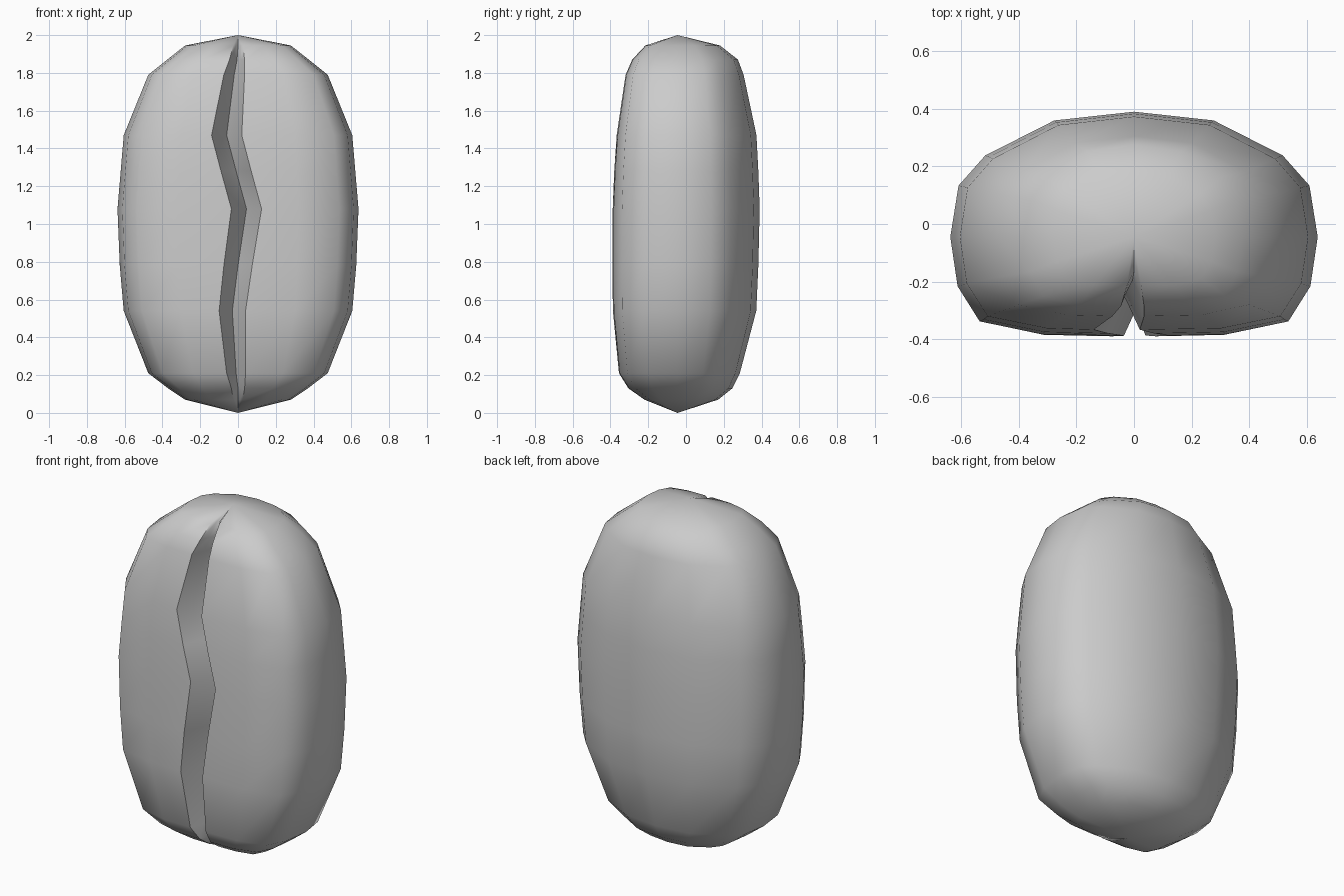
import bpy, bmesh, math

if "Cube" in bpy.data.objects:
    bpy.data.objects.remove(bpy.data.objects["Cube"])

YC = -0.045  # depth of the widest outline

# Rows up the bean: z, half width, front y, back y, groove centre x, groove half width, groove depth
rows = [
    (0.07, 0.28, -0.22, 0.17, 0.00, 0.025, 0.05),
    (0.13, 0.37, -0.305, 0.245, 0.00, 0.035, 0.09),
    (0.21, 0.475, -0.355, 0.285, -0.01, 0.05, 0.13),
    (0.54, 0.605, -0.387, 0.372, -0.03, 0.07, 0.16),
    (0.78, 0.626, -0.39, 0.383, 0.00, 0.075, 0.16),
    (1.08, 0.638, -0.388, 0.39, 0.045, 0.08, 0.16),
    (1.28, 0.621, -0.38, 0.383, -0.01, 0.08, 0.16),
    (1.47, 0.605, -0.367, 0.373, -0.06, 0.08, 0.16),
    (1.79, 0.475, -0.32, 0.305, -0.02, 0.055, 0.13),
    (1.87, 0.375, -0.285, 0.275, -0.005, 0.04, 0.09),
    (1.945, 0.28, -0.215, 0.18, 0.00, 0.025, 0.05),
]
# Half cross-section from the groove lip round to the back (x fraction, depth fraction)
half = [(0.5, -0.985), (0.84, -0.855), (0.96, -0.5), (1, 0),
        (0.955, 0.41), (0.81, 0.65), (0.434, 0.93)]


def section(z, w, front, back, c, h, depth):
    def y(v):
        return YC + v * ((back - YC) if v > 0 else (YC - front))
    right = [(w * u, y(v), z) for u, v in half]
    left = [(-x, yy, z) for x, yy, z in reversed(right)]
    groove = [(c - h, front, z), (c - h * 0.45, front + depth * 0.6, z), (c, front + depth, z),
              (c + h * 0.45, front + depth * 0.6, z), (c + h, front, z)]
    return groove + right + [(0, back, z)] + left


bm = bmesh.new()
loops = [[bm.verts.new(p) for p in section(*r)] for r in rows]
n = len(loops[0])

# Side skin
for a, b in zip(loops, loops[1:]):
    for i in range(n):
        j = (i + 1) % n
        bm.faces.new((a[i], a[j], b[j], b[i]))

# Rounded end caps
for loop, z in ((loops[0], 0.0), (loops[-1], 2.0)):
    tip = bm.verts.new((0, YC, z))
    for i in range(n):
        bm.faces.new((loop[i], loop[(i + 1) % n], tip))

bmesh.ops.recalc_face_normals(bm, faces=bm.faces)
mesh = bpy.data.meshes.new("bean")
bm.to_mesh(mesh)
bm.free()
bean = bpy.data.objects.new("bean", mesh)
bpy.context.collection.objects.link(bean)
bpy.context.view_layer.objects.active = bean
bean.select_set(True)
bpy.ops.object.shade_smooth_by_angle(angle=math.radians(60))
